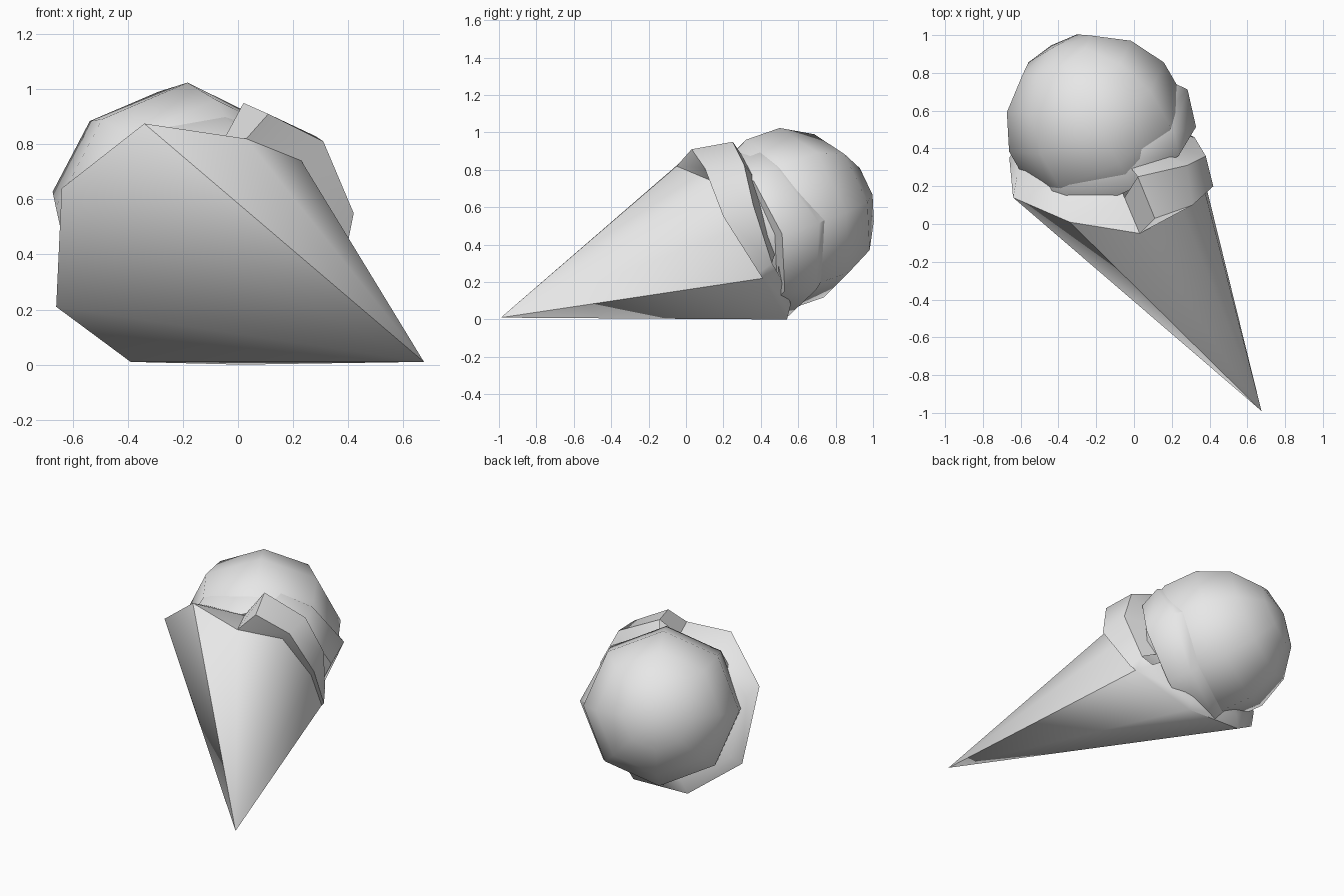
import bpy, bmesh, math
from mathutils import Vector, Matrix

cube = bpy.data.objects.get("Cube")
if cube:
    bpy.data.objects.remove(cube, do_unlink=True)

grey = bpy.data.materials.new("light_grey")
grey.use_nodes = True
grey.diffuse_color = (0.8, 0.8, 0.8, 1)
grey.node_tree.nodes["Principled BSDF"].inputs["Base Color"].default_value = (0.8, 0.8, 0.8, 1)

CENTRE = Vector((-0.20, 0.53, 0.54))      # middle of the scoop
TIP = Vector((0.675, -0.99, 0.01))        # point of the cone
AXIS = (CENTRE - TIP).normalized()
UP = (Vector((0, 0, 1)) - AXIS * AXIS.z).normalized()
SIDE = UP.cross(AXIS)
FRAME = Matrix.Translation(CENTRE) @ Matrix((UP, SIDE, AXIS)).transposed().to_4x4()


def finish(bm, name, angle):
    """Turn a bmesh into a smooth object with sharp creases."""
    bmesh.ops.recalc_face_normals(bm, faces=bm.faces)
    mesh = bpy.data.meshes.new(name)
    bm.to_mesh(mesh)
    bm.free()
    mesh.materials.append(grey)
    obj = bpy.data.objects.new(name, mesh)
    bpy.context.collection.objects.link(obj)
    bpy.ops.object.select_all(action="DESELECT")
    obj.select_set(True)
    bpy.context.view_layer.objects.active = obj
    bpy.ops.object.shade_smooth_by_angle(angle=math.radians(angle))


def bridge(bm, lower, upper):
    """Join two open rows of vertices with a strip of quads."""
    for i in range(len(lower) - 1):
        bm.faces.new((lower[i], lower[i + 1], upper[i + 1], upper[i]))


def row(bm, points, pull=0.0):
    """Add vertices, optionally pulled towards the middle of the scoop."""
    return [bm.verts.new(Vector(p).lerp(CENTRE, pull)) for p in points]


# Cone: wrapped wafer, rim listed from the lower right round to the flap
rim = [(0.33, 0.41, 0.22), (0.01, 0.54, 0.0), (-0.39, 0.54, 0.01),
       (-0.66, 0.35, 0.21), (-0.64, 0.14, 0.64), (-0.34, 0.01, 0.875),
       (0.03, -0.05, 0.82), (0.23, 0.14, 0.74), (0.35, 0.27, 0.48)]
lip = [(0.26, 0.49, 0.25), (0.0, 0.56, 0.08), (-0.36, 0.56, 0.09),
       (-0.62, 0.42, 0.27), (-0.62, 0.25, 0.60), (-0.35, 0.20, 0.78), (-0.05, 0.14, 0.82)]
bm = bmesh.new()
tip = bm.verts.new(TIP)
rim_verts = row(bm, rim)
for i, v in enumerate(rim_verts):
    bm.faces.new((tip, v, rim_verts[(i + 1) % len(rim)]))
lip_verts = row(bm, lip)
bridge(bm, rim_verts[:7], lip_verts)
bridge(bm, lip_verts, row(bm, lip, 0.4))

# Wrapper seam stays sharp from the rim to the point
bm.edges.get((tip, rim_verts[5])).smooth = False

# Band: rim rolled outwards on the right side
front = [(0.11, 0.03, 0.91), (0.31, 0.10, 0.81), (0.42, 0.20, 0.55), (0.36, 0.39, 0.25)]
back = [(0.02, 0.25, 0.95), (0.28, 0.31, 0.83), (0.38, 0.36, 0.61), (0.32, 0.46, 0.30)]
front_verts, back_verts = row(bm, front), row(bm, back)
bridge(bm, rim_verts[6:] + rim_verts[:1], front_verts)
bridge(bm, front_verts, back_verts)
bridge(bm, back_verts, row(bm, back, 0.4))
bm.faces.new((rim_verts[6], front_verts[0], back_verts[0], lip_verts[6]))
bm.faces.new((rim_verts[0], front_verts[3], back_verts[3], lip_verts[0]))
finish(bm, "wafer_cone", 50)

# Scoop: eight-sided ball whose pole follows the cone
bm = bmesh.new()
bmesh.ops.create_uvsphere(bm, u_segments=8, v_segments=7, radius=0.485, matrix=FRAME)
finish(bm, "ice_cream_scoop", 60)

# Skirt: uneven ridge of ice cream squeezed out over the rim, thin on top
SIDES = 8
rings = [(-0.30, 0.34), (-0.29, 0.45), (-0.12, 0.51), (-0.03, 0.45)]
bm = bmesh.new()
loops = []
for k, (height, radius) in enumerate(rings):
    points = []
    for i in range(SIDES):
        a = 2 * math.pi * i / SIDES
        r = radius * (1 - 0.1 * max(0, math.cos(a)))
        ragged = 0.04 * math.sin(3 * a + 0.6) if k > 1 else 0.0
        points.append(FRAME @ Vector((r * math.cos(a), r * math.sin(a), height + ragged)))
    verts = row(bm, points)
    loops.append(verts + verts[:1])
for lower, upper in zip(loops, loops[1:]):
    bridge(bm, lower, upper)
finish(bm, "scoop_skirt", 50)
